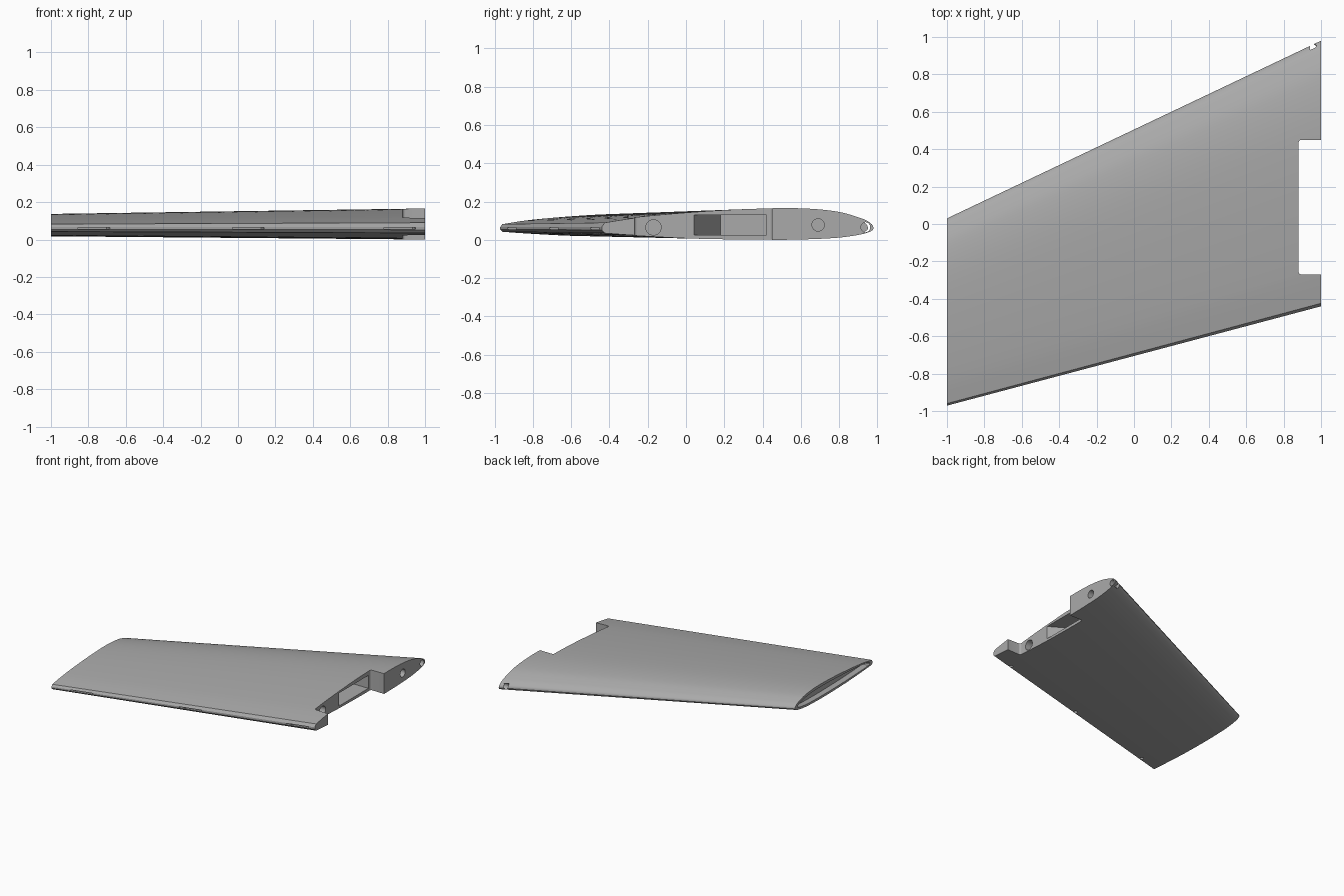
import bpy, bmesh, math
from mathutils import Vector, Matrix

if "Cube" in bpy.data.objects:
    bpy.data.objects.remove(bpy.data.objects["Cube"])

grey = bpy.data.materials.new("mid grey")
grey.diffuse_color = (0.4, 0.4, 0.4, 1)
grey.use_nodes = True
grey.node_tree.nodes["Principled BSDF"].inputs["Base Color"].default_value = grey.diffuse_color

# Root section control points (y, z), leading edge to trailing edge
UPPER = [(.98, .062), (.972, .08), (.945, .1), (.9, .118), (.8, .146), (.66, .162),
         (.5, .166), (.3, .16), (.1, .148), (-.1, .132), (-.27, .114), (-.424, .09)]
LOWER = [(.98, .062), (.972, .049), (.945, .037), (.9, .026), (.8, .012), (.66, .004),
         (.45, 0), (.2, .003), (0, .009), (-.27, .024), (-.424, .035)]
TRAILING = [(-.44, .068), (-.44, .052)]


def spline(pts, n=5):
    """Smooth curve through the control points"""
    p = [Vector(q) for q in pts]
    p = [2 * p[0] - p[1]] + p + [2 * p[-1] - p[-2]]
    out = []
    for a, b, c, d in zip(p, p[1:], p[2:], p[3:]):
        for k in range(n):
            t = k / n
            out.append(.5 * (2 * b + (c - a) * t + (2 * a - 5 * b + 4 * c - d) * t * t
                             + (3 * b - a - 3 * c + d) * t ** 3))
    return out + [p[-2]]


section = spline(UPPER) + [Vector(q) for q in TRAILING] + spline(LOWER)[:0:-1]


def ring(x, shrink=0):
    """Wing section at span position x, optionally shrunk for a pocket"""
    f = (1 - x) / 2
    c = 1 + (.705 - 1) * f
    h = 1 + (.72 - 1) * f
    le = .98 - .95 * f
    mid = le - .71 * c
    pts = []
    for p in section:
        y, z = le - (.98 - p.x) * c, .062 + (p.y - .062) * h
        if shrink:
            y = mid + (y - mid) * (1 - shrink * .22)
            z = .072 + (z - .072) * (1 - shrink)
        pts.append((x, y, z))
    return pts


def mesh_object(name, bm):
    bmesh.ops.recalc_face_normals(bm, faces=bm.faces)
    me = bpy.data.meshes.new(name)
    bm.to_mesh(me)
    bm.free()
    me.materials.append(grey)
    ob = bpy.data.objects.new(name, me)
    bpy.context.collection.objects.link(ob)
    return ob


def loft(name, rings):
    bm = bmesh.new()
    loops = [[bm.verts.new(p) for p in r] for r in rings]
    n = len(loops[0])
    for a, b in zip(loops, loops[1:]):
        for i in range(n):
            bm.faces.new((a[i], a[(i + 1) % n], b[(i + 1) % n], b[i]))
    bm.faces.new(loops[0])
    bm.faces.new(loops[-1])
    return mesh_object(name, bm)


def box(name, lo, hi, turn=0, round_z=0):
    lo, hi = Vector(lo), Vector(hi)
    bm = bmesh.new()
    m = (Matrix.Translation((lo + hi) / 2) @ Matrix.Rotation(turn, 4, 'Z')
         @ Matrix.Diagonal((*(hi - lo), 1)))
    bmesh.ops.create_cube(bm, size=1, matrix=m)
    if round_z:
        edges = [e for e in bm.edges if abs((e.verts[0].co - e.verts[1].co).z) > .01]
        bmesh.ops.bevel(bm, geom=edges, offset=round_z, segments=4, profile=.5, affect='EDGES')
    return mesh_object(name, bm)


def rod(name, centre, r, length, axis, stretch=1):
    bm = bmesh.new()
    m = Matrix.Translation(centre) @ Matrix.Diagonal((1, 1, stretch, 1))
    if axis == 'X':
        m = m @ Matrix.Rotation(math.pi / 2, 4, 'Y')
    bmesh.ops.create_cone(bm, cap_ends=True, segments=32, radius1=r, radius2=r,
                          depth=length, matrix=m)
    return mesh_object(name, bm)


wing = loft("wing_panel", [ring(-1), ring(1)])
cutters = []

# Root notch, spar hole, dowel hole and leading edge socket
cutters.append(box("root_notch_cutter", (.88, -.27, -.1), (1.1, .45, .3), round_z=.015))
cutters.append(rod("spar_hole_cutter", (.83, -.17, .065), .04, .3, 'X'))
cutters.append(rod("dowel_hole_cutter", (1, .69, .078), .032, .3, 'X'))
cutters.append(rod("leading_socket_cutter", (1, .938, .066), .024, .12, 'X', 1.1))

# Deep root pocket with one slanted side wall
pocket = [[(x, y0, .025), (x, .42, .025), (x, .42, .13), (x, y0, .13)]
          for x, y0 in ((.65, .18), (.9, .03))]
cutters.append(loft("root_pocket_cutter", pocket))

# Hollow tip
cutters.append(loft("tip_pocket_cutter", [ring(-1.02, .34), ring(-.95, .34)]))

# Hinge slots and their pin holes along the trailing edge
slope = math.atan2(.53, 2)
for i, x in enumerate((-.77, .055, .865)):
    y = -.44 - .265 * (1 - x)
    cutters.append(box(f"hinge_slot_cutter_{i}", (x - .088, y - .07, .055),
                       (x + .088, y + .07, .065), turn=slope))
    px = x - .055
    cutters.append(rod(f"hinge_pin_cutter_{i}", (px, -.44 - .265 * (1 - px) + .03, .03),
                       .014, .07, 'Z'))

bpy.context.view_layer.objects.active = wing
wing.select_set(True)
for c in cutters:
    mod = wing.modifiers.new(c.name, 'BOOLEAN')
    mod.operation = 'DIFFERENCE'
    mod.solver = 'EXACT'
    mod.object = c
    bpy.ops.object.modifier_apply(modifier=mod.name)
for c in cutters:
    bpy.data.objects.remove(c)
bpy.ops.object.shade_smooth_by_angle(angle=math.radians(25))
